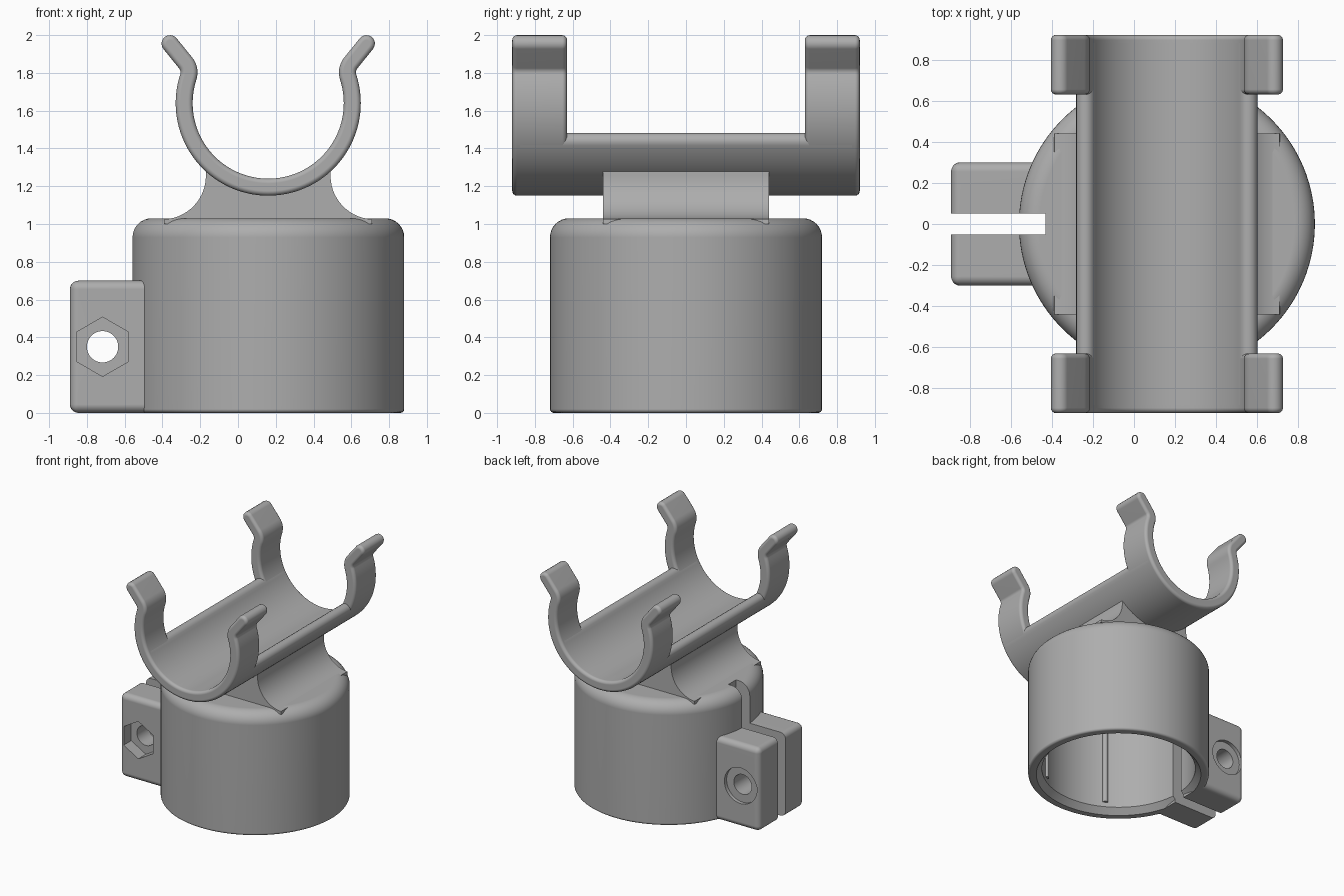
import bpy, bmesh
from math import sin, cos, pi, radians, hypot
from mathutils import Matrix, Vector

cube = bpy.data.objects.get("Cube")
if cube:
    bpy.data.objects.remove(cube, do_unlink=True)

CX, CLIP_Z = 0.16, 1.64            # shared axis and clip centre height
R_MID, HALF = 0.445, 0.045         # clip centreline radius, half wall

grey = bpy.data.materials.new("plastic_grey")
GREY = (0.42, 0.42, 0.42, 1)
grey.diffuse_color = GREY
grey.use_nodes = True
grey.node_tree.nodes["Principled BSDF"].inputs["Base Color"].default_value = GREY


def make(name, bm):
    bmesh.ops.recalc_face_normals(bm, faces=bm.faces)
    me = bpy.data.meshes.new(name)
    bm.to_mesh(me)
    bm.free()
    ob = bpy.data.objects.new(name, me)
    bpy.context.collection.objects.link(ob)
    me.materials.append(grey)
    return ob


def activate(ob):
    bpy.ops.object.select_all(action='DESELECT')
    ob.select_set(True)
    bpy.context.view_layer.objects.active = ob


def bevel(ob, width):
    activate(ob)
    m = ob.modifiers.new("round_edges", 'BEVEL')
    m.width, m.segments = width, 4
    m.limit_method, m.angle_limit = 'ANGLE', radians(40)
    m.use_clamp_overlap = False
    bpy.ops.object.modifier_apply(modifier=m.name)


def cut(ob, cutter):
    activate(ob)
    m = ob.modifiers.new("cut", 'BOOLEAN')
    m.operation, m.solver, m.object = 'DIFFERENCE', 'EXACT', cutter
    bpy.ops.object.modifier_apply(modifier=m.name)
    bpy.data.objects.remove(cutter, do_unlink=True)


def finish(ob):
    activate(ob)
    bpy.ops.object.shade_smooth_by_angle(angle=radians(32))
    m = ob.modifiers.new("even_shading", 'WEIGHTED_NORMAL')
    m.keep_sharp = True


def box(name, lo, hi):
    bm = bmesh.new()
    bmesh.ops.create_cube(bm, size=1)
    for v in bm.verts:
        v.co = [a + (c + 0.5) * (b - a) for a, b, c in zip(lo, hi, v.co)]
    return make(name, bm)


def rod_y(name, x, z, r, y0, y1, sides):
    # first corner points straight up
    pts = [(x + r * sin(2 * pi * i / sides), z + r * cos(2 * pi * i / sides))
           for i in range(sides)]
    return prism(name, pts, y0, y1)


def prism(name, pts, y0, y1):
    bm = bmesh.new()
    f = bm.faces.new([bm.verts.new((x, y0, z)) for x, z in pts])
    ext = bmesh.ops.extrude_face_region(bm, geom=[f])["geom"]
    for v in ext:
        if isinstance(v, bmesh.types.BMVert):
            v.co.y = y1
    return make(name, bm)


def stroke(path, w):
    # outline of a path with round ends
    p = [Vector(q) for q in path]
    left, right = [], []
    for i, q in enumerate(p):
        d = (p[min(i + 1, len(p) - 1)] - p[max(i - 1, 0)]).normalized()
        n = Vector((-d.y, d.x)) * w
        left.append(q + n)
        right.append(q - n)

    def cap(centre, start):
        r = start - centre
        return [centre + Matrix.Rotation(-pi * k / 8, 2) @ r for k in range(1, 8)]
    return left + cap(p[-1], left[-1]) + right[::-1] + cap(p[0], right[0])


# Cup: hollow lathe, open at the bottom
def cup_body():
    prof = [(0, 1.03)]
    prof += [(0.62 + 0.1 * sin(t * pi / 16), 0.93 + 0.1 * cos(t * pi / 16)) for t in range(9)]
    prof += [(0.70 + 0.02 * cos(t * pi / 8), 0.02 - 0.02 * sin(t * pi / 8)) for t in range(5)]
    prof += [(0.655, 0), (0.61, 0.05), (0.61, 0.9), (0, 0.9)]
    bm = bmesh.new()
    vs = [bm.verts.new((CX + r, 0, z)) for r, z in prof]
    es = [bm.edges.new(pair) for pair in zip(vs, vs[1:])]
    bmesh.ops.spin(bm, geom=vs + es, cent=(CX, 0, 0), axis=(0, 0, 1),
                   angle=2 * pi, steps=128, use_merge=True)
    bmesh.ops.remove_doubles(bm, verts=bm.verts, dist=1e-4)
    return make("cup", bm)


def slot():
    return box("slot_cutter", (-1.2, -0.05, -0.2), (-0.43, 0.05, 1.3))


cup = cup_body()
cut(cup, slot())
finish(cup)

# Grip ribs on the inner wall
for i in (-2, -1, 0, 1, 2):
    bm = bmesh.new()
    a = i * pi / 3
    spot = Matrix.Translation((CX + 0.612 * cos(a), 0.612 * sin(a), 0.5))
    bmesh.ops.create_cone(bm, cap_ends=True, segments=16, radius1=0.022,
                          radius2=0.022, depth=0.82, matrix=spot)
    finish(make("grip_rib", bm))

# Clamp ear with slot, bolt hole, nut pocket and washer recess
ear = box("clamp_ear", (-0.89, -0.30, 0), (-0.47, 0.30, 0.70))
bm = bmesh.new()
bm.from_mesh(ear.data)
rim = [e for e in bm.edges if min(v.co.x for v in e.verts) < -0.6]
bmesh.ops.bevel(bm, geom=rim, offset=0.045, segments=5, profile=0.5, affect='EDGES')
bm.to_mesh(ear.data)
bm.free()
BOLT = (-0.717, 0.35)
cut(ear, slot())
cut(ear, rod_y("bolt_cutter", *BOLT, 0.083, -0.5, 0.5, 48))
cut(ear, rod_y("nut_cutter", *BOLT, 0.157, -0.5, -0.2, 6))
cut(ear, rod_y("washer_cutter", *BOLT, 0.15, 0.27, 0.5, 48))
finish(ear)

# Pedestal with concave flanks, seated inside the clip wall
flank = [(-0.39, 1.0)]
flank += [(-0.40 + 0.23 * sin(t), 1.255 - 0.23 * cos(t))
          for t in [radians(3 + 87 * k / 14) for k in range(15)]]
flank.append((-0.17, 1.285))
seat = [(CX + 0.465 * sin(t), CLIP_Z - 0.465 * cos(t))
        for t in [radians(-40 + 5 * k) for k in range(17)]]
mirrored = [(2 * CX - x, z) for x, z in reversed(flank)]
finish(prism("pedestal", flank + seat + mirrored, -0.44, 0.44))


# Clip: trough along y and two sprung arm hoops
def arc(end):
    return [(R_MID * sin(radians(a)), -R_MID * cos(radians(a))) for a in range(0, end + 1, 3)]


def symmetric(half):
    full = [(-x, z) for x, z in half[:0:-1]] + half
    return [(CX + x, CLIP_Z + z) for x, z in full]


trough = prism("clip_trough", stroke(symmetric(arc(63)), HALF), -0.88, 0.88)
finish(trough)

half = arc(108)
x0, z0 = half[-1]
BEND, START, FLARE = 0.08, -18, 39
for k in range(1, 9):
    f = radians(START + (FLARE - START) * k / 8)
    half.append((x0 + BEND * (cos(radians(START)) - cos(f)),
                 z0 + BEND * (sin(f) - sin(radians(START)))))
x1, z1 = half[-1]
f = radians(FLARE)
rise = 1.955 - CLIP_Z - z1
half.append((x1 + rise * sin(f) / cos(f), z1 + rise))
for name, y0, y1 in (("front_clip_arms", -0.92, -0.63), ("back_clip_arms", 0.63, 0.92)):
    arms = prism(name, stroke(symmetric(half), HALF), y0, y1)
    bevel(arms, 0.025)
    finish(arms)
